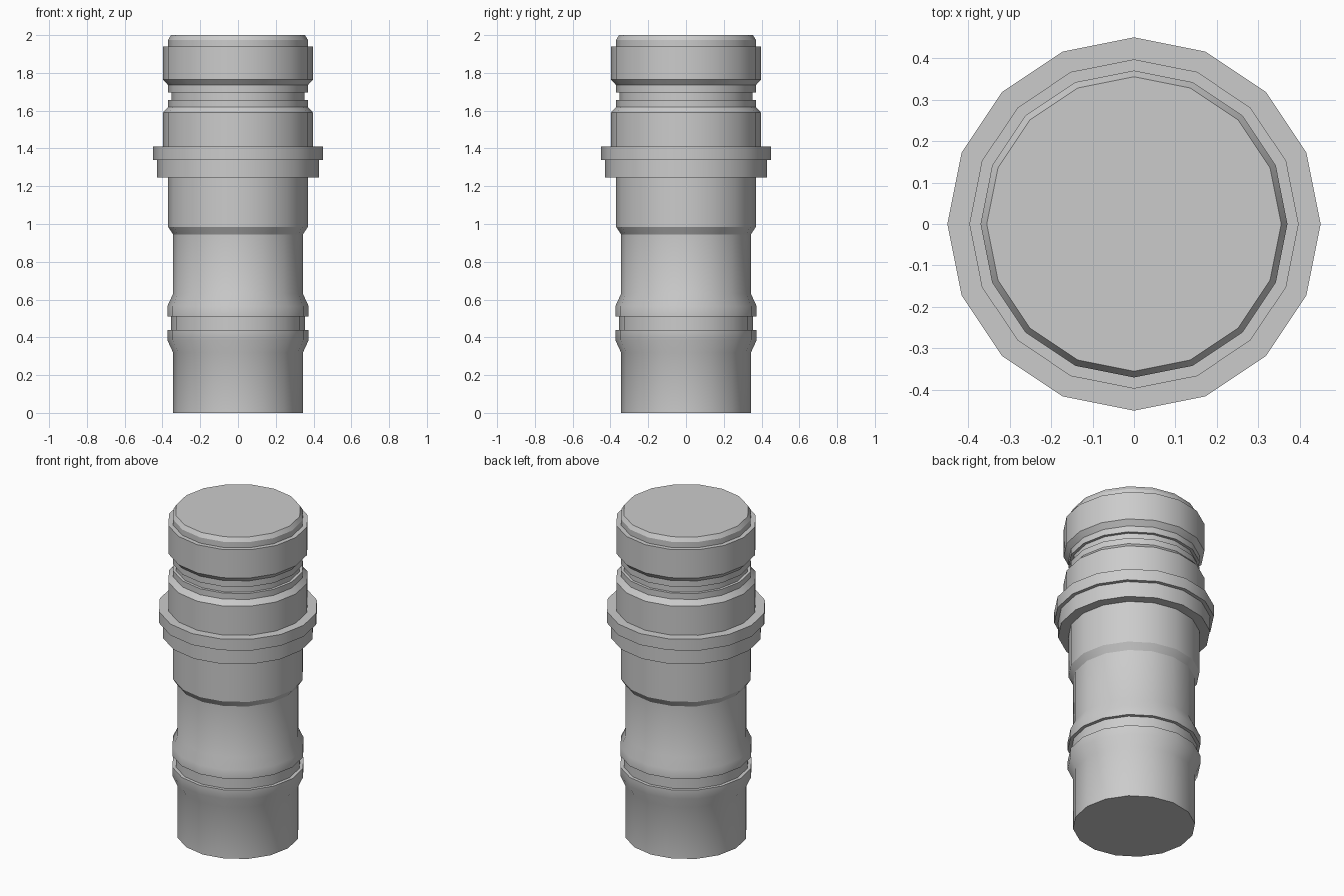
import bpy, bmesh, math

if "Cube" in bpy.data.objects:
    bpy.data.objects.remove(bpy.data.objects["Cube"])

SIDES = 16

# Outer profile (radius, height), bottom to top
PROFILE = [
    # lower sleeve with two flared lips around a groove
    (.344, 0), (.344, .32), (.374, .385), (.374, .44),
    (.354, .44), (.354, .51), (.374, .51), (.374, .565), (.344, .63),
    # waist and upper barrel
    (.344, .945), (.37, .985), (.37, 1.245),
    # stepped collar
    (.428, 1.245), (.428, 1.34), (.45, 1.34), (.45, 1.41),
    # neck band and double groove
    (.397, 1.41), (.397, 1.59), (.37, 1.62), (.37, 1.657),
    (.353, 1.657), (.353, 1.697), (.37, 1.697), (.37, 1.735),
    # head band and chamfered cap
    (.397, 1.765), (.397, 1.94), (.37, 1.94), (.37, 1.975), (.355, 2.0),
]


def lathe(name, profile, sides):
    bm = bmesh.new()
    rings = []
    for r, z in profile:
        rings.append([bm.verts.new((r * math.cos(math.tau * i / sides),
                                    r * math.sin(math.tau * i / sides), z))
                      for i in range(sides)])
    for a, b in zip(rings, rings[1:]):
        for i in range(sides):
            j = (i + 1) % sides
            bm.faces.new((a[i], a[j], b[j], b[i]))
    # flat end caps
    bm.faces.new(rings[0][::-1])
    bm.faces.new(rings[-1])
    mesh = bpy.data.meshes.new(name)
    bm.to_mesh(mesh)
    bm.free()
    obj = bpy.data.objects.new(name, mesh)
    bpy.context.collection.objects.link(obj)
    return obj


body = lathe("turned_cylinder_body", PROFILE, SIDES)
bpy.context.view_layer.objects.active = body
body.select_set(True)
bpy.ops.object.shade_smooth_by_angle(angle=math.radians(30))
